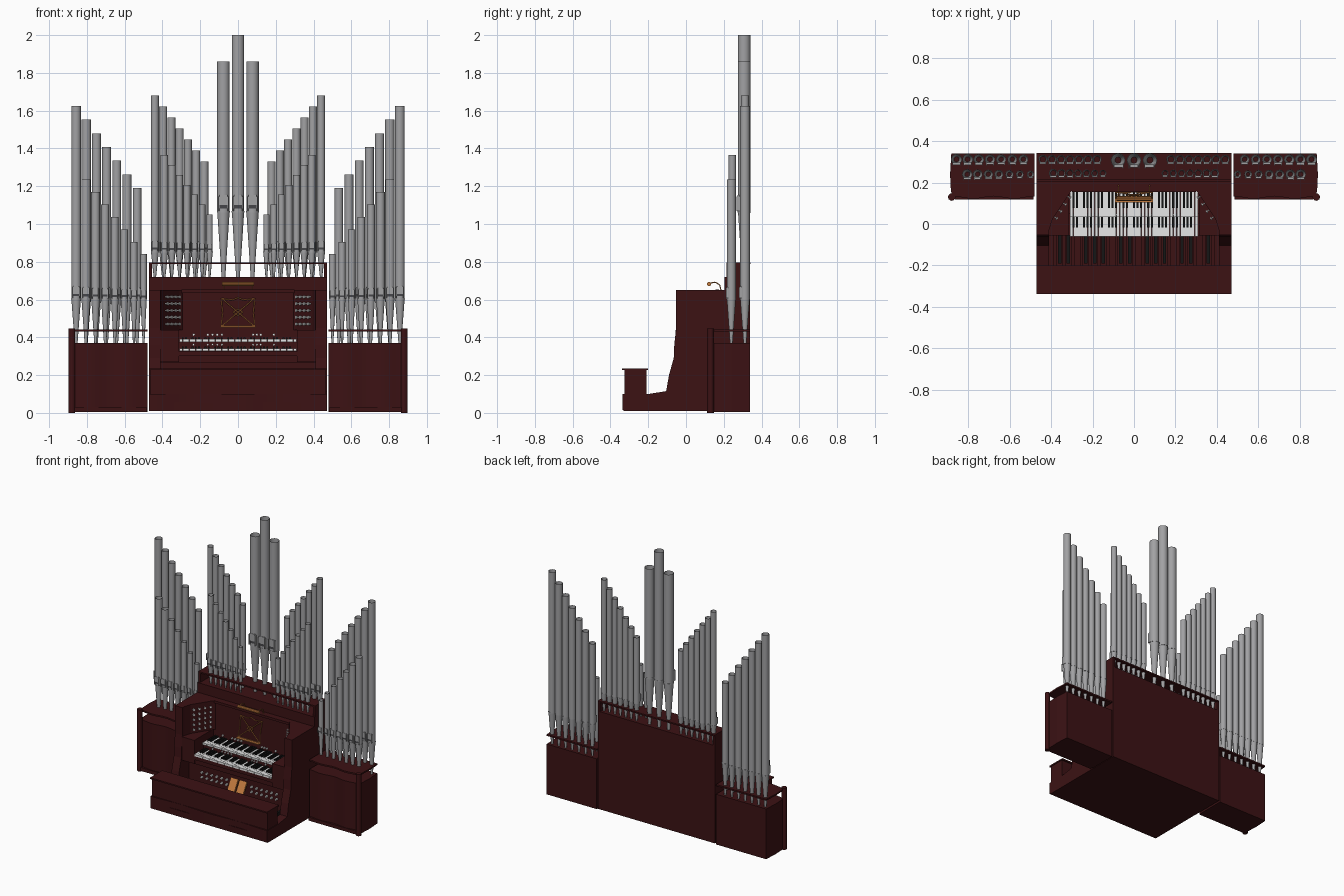
import bpy, bmesh, math
from mathutils import Vector, Matrix

if "Cube" in bpy.data.objects:
    bpy.data.objects.remove(bpy.data.objects["Cube"])


def material(name, rgb):
    m = bpy.data.materials.new(name)
    m.diffuse_color = (*rgb, 1)
    m.use_nodes = True
    m.node_tree.nodes["Principled BSDF"].inputs["Base Color"].default_value = m.diffuse_color
    return m


WOOD = material("dark red wood", (0.045, 0.006, 0.007))
METAL = material("pipe metal", (0.36, 0.36, 0.37))
DARK = material("mouth shadow grey", (0.06, 0.06, 0.065))
IVORY = material("ivory", (0.8, 0.8, 0.8))
BLACK = material("black", (0.008, 0.008, 0.008))
BRASS = material("golden wood", (0.55, 0.2, 0.05))


def finish(name, bm, mats, smooth=False):
    bmesh.ops.recalc_face_normals(bm, faces=bm.faces) if not smooth else None
    me = bpy.data.meshes.new(name)
    bm.to_mesh(me)
    bm.free()
    for m in mats:
        me.materials.append(m)
    ob = bpy.data.objects.new(name, me)
    bpy.context.collection.objects.link(ob)
    if smooth:
        bpy.ops.object.select_all(action='DESELECT')
        ob.select_set(True)
        bpy.context.view_layer.objects.active = ob
        bpy.ops.object.shade_smooth_by_angle(angle=math.radians(35))
    return ob


def add_box(bm, x0, x1, y0, y1, z0, z1, mi=0):
    mat = Matrix.Translation(((x0 + x1) / 2, (y0 + y1) / 2, (z0 + z1) / 2)) @ Matrix.Diagonal((abs(x1 - x0), y1 - y0, z1 - z0, 1))
    r = bmesh.ops.create_cube(bm, size=1, matrix=mat)
    for f in {f for v in r['verts'] for f in v.link_faces}:
        f.material_index = mi


def boxes(name, mat, *dims):
    bm = bmesh.new()
    for d in dims:
        add_box(bm, *d)
    return finish(name, bm, [mat])


def prism(name, pts, offset, mat):
    """Extrude a closed 3D outline along an offset."""
    bm = bmesh.new()
    f = bm.faces.new([bm.verts.new(p) for p in pts])
    r = bmesh.ops.extrude_face_region(bm, geom=[f])
    bmesh.ops.translate(bm, verts=[v for v in r['geom'] if isinstance(v, bmesh.types.BMVert)], vec=offset)
    return finish(name, bm, [mat])


def add_rod(bm, a, b, r, seg=8):
    a, b = Vector(a), Vector(b)
    d = b - a
    m = Matrix.Translation((a + b) / 2) @ d.to_track_quat('Z', 'Y').to_matrix().to_4x4()
    bmesh.ops.create_cone(bm, cap_ends=True, segments=seg, radius1=r, radius2=r, depth=d.length, matrix=m)


def rods(name, mat, paths, r, seg=8):
    bm = bmesh.new()
    for path in paths:
        for a, b in zip(path, path[1:]):
            add_rod(bm, a, b, r, seg)
    return finish(name, bm, [mat])


def pipe(name, x, y, r, z0, zm, top, seg=20):
    """Open-topped organ pipe: conical foot, mouth with lips and ears, straight body."""
    bm = bmesh.new()
    prof = [(0.3, z0), (0.98, zm), (1.04, zm), (1.04, zm + 0.25 * r), (1, zm + 0.25 * r), (1, top)]
    rings = [[bm.verts.new((x + r * k * math.cos(2 * math.pi * i / seg), y + r * k * math.sin(2 * math.pi * i / seg), z))
              for i in range(seg)] for k, z in prof]
    for a, b in zip(rings, rings[1:]):
        for i in range(seg):
            j = (i + 1) % seg
            bm.faces.new((a[i], a[j], b[j], b[i]))
    add_box(bm, x - .62 * r, x + .62 * r, y - 1.02 * r, y - .6 * r, zm + .7 * r, zm + 1.2 * r, 1)
    add_box(bm, x - .62 * r, x + .62 * r, y - 1.06 * r, y - .6 * r, zm + 1.2 * r, zm + 2.8 * r)
    for s in (-1, 1):
        add_box(bm, x + s * .7 * r - .07 * r, x + s * .7 * r + .07 * r, y - 1.2 * r, y - .5 * r, zm + .3 * r, zm + 2.6 * r)
    finish(name, bm, [METAL, DARK], True)


# pipes: three tall centre pipes, then mirrored descending ranks
pipe("centre_pipe", 0, .308, .033, .72, 1.06, 2.0)
for s in (-1, 1):
    pipe("tall_pipe", s * .077, .308, .033, .72, 1.06, 1.86)
    for i in range(7):
        t = i / 6
        pipe("case_back_pipe", s * (.44 - .262 * t), .312, .021, .72, .85, 1.68 - .35 * t)
        pipe("case_front_pipe", s * (.39 - .24 * t), .245, .020 - .004 * t, .72, .85, 1.365 - .315 * t)
        pipe("wing_back_pipe", s * (.857 - .323 * t), .312, .0255 - .003 * t, .37, .60, 1.625 - .435 * t)
        pipe("wing_front_pipe", s * (.805 - .305 * t), .24, .024 - .007 * t, .37, .60, 1.235 - .395 * t)

# centre case: back body, wind chest and rack board
boxes("case_back", WOOD, (-.47, .47, .165, .34, .01, .65))
boxes("wind_chest", WOOD, (-.47, .47, .205, .34, .65, .72))
boxes("case_rack_board", WOOD, (-.47, .47, .215, .342, .787, .797))
boxes("case_rack_posts", WOOD, *[(x - .008, x + .008, .215, .34, .72, .787) for x in (-.462, .462)])
boxes("case_top_moulding", WOOD, (-.30, .30, .155, .175, .635, .652))

# console sides, angled stop jambs, knobs and key blocks
cheek = [(-.2, .01), (-.2, .1), (-.105, .115), (-.09, .2), (-.065, .29), (-.062, .36), (-.052, .45), (-.052, .65), (.17, .65), (.17, .01)]
for s in (-1, 1):
    prism("console_cheek", [(s * .41, y, z) for y, z in cheek], (s * .06, 0, 0), WOOD)
    jamb = [(.43, -.05), (.41, -.03), (.395, .02), (.31, .15), (.29, .17), (.43, .17)]
    prism("stop_jamb", [(s * x, y, .44) for x, y in jamb], (0, 0, .21), WOOD)
    boxes("key_block", WOOD, tuple(sorted((s * .313, s * .415))) + (-.055, .17, .27, .44))
    a, b = Vector((s * .393, .022, 0)), Vector((s * .312, .147, 0))
    n = Vector((-s * .125, -.081, 0)).normalized()
    bm = bmesh.new()
    for c in range(4):
        for row in range(5):
            p = a.lerp(b, .1 + .265 * c) + Vector((0, 0, .47 + .036 * row))
            add_rod(bm, p, p + n * .012, .0035)
            add_rod(bm, p + n * .012, p + n * .018, .0085, 10)
    finish("stop_knobs", bm, [IVORY])

# key desk, manual supports and knee panel
boxes("key_desk", WOOD, (-.415, .415, -.055, .17, .30, .326), (-.415, .415, -.045, .17, .265, .30))
boxes("upper_manual_support", WOOD, (-.315, .315, .048, .17, .326, .374))
boxes("knee_panel", WOOD, (-.41, .41, .02, .17, .05, .27))


def manual(name, y0, y1, z):
    bm = bmesh.new()
    w = .62 / 36
    for i in range(36):
        x = -.31 + i * w
        add_box(bm, x + .0006, x + w - .0006, y0, y1, z, z + .014, 0)
        if i % 7 in (0, 1, 3, 4, 5) and i < 35:
            add_box(bm, x + w - .005, x + w + .005, y0 + .042, y1, z + .01, z + .024, 1)
    finish(name, bm, [IVORY, BLACK])


manual("lower_manual", -.06, .048, .328)
manual("upper_manual", .035, .163, .376)

# thumb pistons and toe studs
bm = bmesh.new()
groups = (-.235, -.16, -.135, -.11, -.085, .08, .1, .12, .19)
for x in groups:
    add_rod(bm, (x, .05, .361), (x, .04, .361), .006)
    add_rod(bm, (x, .166, .414), (x, .155, .414), .007)
for i in range(6):
    for s in (-1, 1):
        for z in (.15, .185):
            add_rod(bm, (s * (.1 + .04 * i), .022, z), (s * (.1 + .04 * i), .005, z), .008)
finish("pistons", bm, [IVORY])

# swell pedals
for x in (-.035, .035):
    prism("swell_pedal", [(x - .029, -.045, .12), (x + .029, -.045, .12), (x + .029, .01, .215), (x - .029, .01, .215)],
          (0, .012, -.007), BRASS)

# base, pedalboard and bench
boxes("base", WOOD, (-.47, .47, -.33, .17, .01, .055), (-.47, -.41, -.325, -.1, .055, .1), (.41, .47, -.325, -.1, .055, .1))
bm = bmesh.new()
for i in range(19):
    x = -.38 + i * .76 / 18
    add_box(bm, x - .008, x + .008, -.215, .02, .06, .08, 0)
    if i % 7 in (0, 1, 3, 4, 5) and i < 18:
        add_box(bm, x + .013, x + .029, -.19, .02, .065, .1, 1)
finish("pedalboard", bm, [WOOD, BLACK])
wave = [(-.47 + .94 * i / 24, -.331 - .005 * math.cos(i / 24 * 4 * math.pi)) for i in range(25)]
prism("bench_front", [(x, y, .015) for x, y in wave] + [(.47, -.315, .015), (-.47, -.315, .015)], (0, 0, .085), WOOD)
boxes("bench_body", WOOD, (-.465, .465, -.325, -.21, .055, .228))
boxes("bench_seat", WOOD, (-.47, .47, -.338, -.2, .226, .236))

# side wings with wavy front, corner post and rack board
for s in (-1, 1):
    front = [(.48 + .395 * i / 20, .128 + .006 * math.cos(i / 20 * 4 * math.pi)) for i in range(21)]
    outer = [(.884, .16), (.888, .24), (.882, .34), (.48, .34)]
    for nm, z, h in (("wing_body", .005, .365), ("wing_rack_board", .43, .011)):
        prism(nm, [(s * x, y, z) for x, y in front + outer], (0, 0, h), WOOD)
    rods("wing_post", WOOD, [[(s * .88, .13, 0), (s * .88, .13, .448)]], .018, 14)
    boxes("wing_plinth", WOOD, tuple(sorted((s * .485, s * .865))) + (.118, .14, .005, .03))

# music desk lattice and lamp
P = lambda x, z: (x, .125 + (z - .46) * .2, z)
rods("music_desk", BRASS, [
    [P(-.088, .46), P(.088, .46), P(.082, .53), P(.088, .605), P(.03, .598), P(0, .61), P(-.03, .598), P(-.088, .605), P(-.082, .53), P(-.088, .46)],
    [P(-.085, .46), P(.085, .605)], [P(.085, .46), P(-.085, .605)],
    [P(0, .515), P(.025, .533), P(0, .551), P(-.025, .533), P(0, .515)]], .0035, 6)
boxes("music_desk_ledge", BRASS, (-.092, .092, .105, .135, .453, .459))
rods("lamp_shade", BRASS, [[(-.085, .122, .682), (.085, .122, .682)]], .011, 10)
rods("lamp_arms", BRASS, [[(x, .185, .65), (x, .178, .678), (x, .155, .692), (x, .122, .686)] for x in (-.075, .075)], .003, 6)
